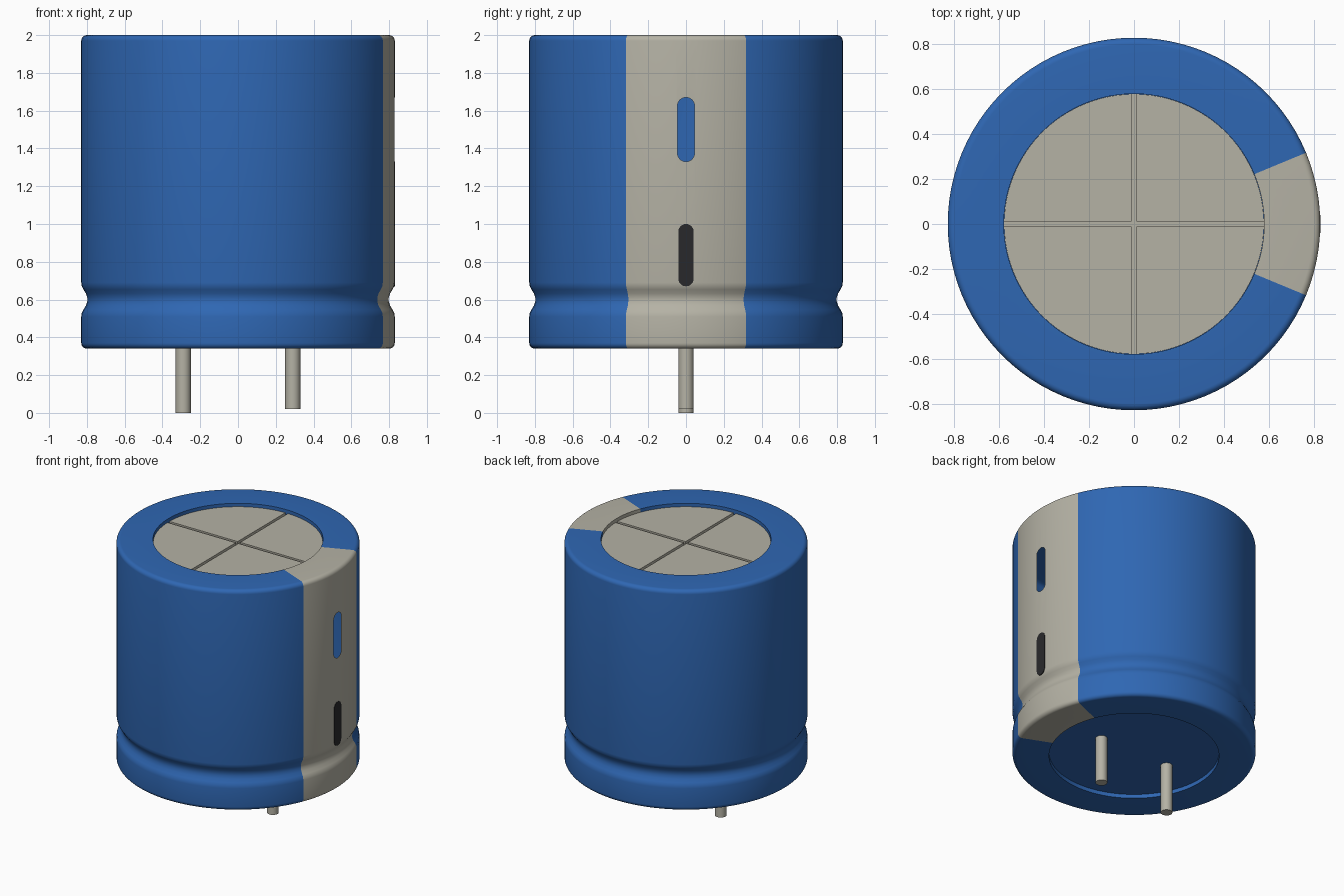
import bpy, bmesh
from math import sin, cos, pi, atan2, radians, hypot
from mathutils import Matrix

cube = bpy.data.objects.get("Cube")
if cube:
    bpy.data.objects.remove(cube, do_unlink=True)


def material(name, rgb):
    m = bpy.data.materials.new(name)
    m.use_nodes = True
    m.diffuse_color = (*rgb, 1)
    m.node_tree.nodes["Principled BSDF"].inputs["Base Color"].default_value = (*rgb, 1)
    return m


BLUE = material("blue sleeve", (0.028, 0.135, 0.45))
GREY = material("warm grey", (0.46, 0.445, 0.375))
BLACK = material("soft black", (0.022, 0.022, 0.024))

SEGMENTS = 96
RADIUS, RIM, BASE, TOP, FILLET = 0.83, 0.58, 0.34, 2.0, 0.03


def make_object(name, bm, *mats):
    mesh = bpy.data.meshes.new(name)
    bmesh.ops.recalc_face_normals(bm, faces=bm.faces)
    bm.to_mesh(mesh)
    bm.free()
    ob = bpy.data.objects.new(name, mesh)
    bpy.context.collection.objects.link(ob)
    for m in mats:
        mesh.materials.append(m)
    return ob


def smooth(ob):
    bpy.ops.object.select_all(action="DESELECT")
    ob.select_set(True)
    bpy.context.view_layer.objects.active = ob
    bpy.ops.object.shade_smooth_by_angle(angle=radians(32))


def cylinder(name, mat, r, z0, z1, x=0, segments=32):
    bm = bmesh.new()
    bmesh.ops.create_cone(bm, cap_ends=True, segments=segments, radius1=r, radius2=r,
                          depth=z1 - z0, matrix=Matrix.Translation((x, 0, (z0 + z1) / 2)))
    return make_object(name, bm, mat)


def slot(name, mat, half_width, z0, z1, x0, x1):
    """Upright round-ended slab between two x positions."""
    bm = bmesh.new()
    outline = []
    for end, start in ((z1 - half_width, 0), (z0 + half_width, pi)):
        for i in range(13):
            a = start + pi * i / 12
            outline.append(bm.verts.new((x0, half_width * cos(a), end + half_width * sin(a))))
    face = bm.faces.new(outline)
    new = bmesh.ops.extrude_face_region(bm, geom=[face])["geom"]
    bmesh.ops.translate(bm, vec=(x1 - x0, 0, 0),
                        verts=[v for v in new if isinstance(v, bmesh.types.BMVert)])
    return make_object(name, bm, mat)


def cut(ob, cutters):
    """Subtract the cutters, bake the result and discard the cutters."""
    for c in cutters:
        c.hide_render = True
        mod = ob.modifiers.new("cut", "BOOLEAN")
        mod.operation, mod.solver, mod.object = "DIFFERENCE", "EXACT", c
    graph = bpy.context.evaluated_depsgraph_get()
    mesh = bpy.data.meshes.new_from_object(ob.evaluated_get(graph))
    ob.modifiers.clear()
    ob.data = mesh
    for c in cutters:
        bpy.data.objects.remove(c, do_unlink=True)


# Sleeve profile: recessed base, rounded corners, rolled groove, recessed top
def corner(z, start):
    zc = z + FILLET if z == BASE else z - FILLET
    return [(RADIUS - FILLET + FILLET * cos(start + pi / 2 * i / 6),
             zc + FILLET * sin(start + pi / 2 * i / 6)) for i in range(7)]


half_groove = [(RADIUS, 0.09), (0.827, 0.07), (0.818, 0.053), (0.805, 0.032), (0.798, 0.01)]
GROOVE_Z = 0.6
profile = [(0, BASE + 0.03), (RIM, BASE + 0.03), (RIM, BASE)]
profile += corner(BASE, -pi / 2)
profile += [(r, GROOVE_Z - d) for r, d in half_groove]
profile += [(r, GROOVE_Z + d) for r, d in reversed(half_groove)]
profile += corner(TOP, 0)
profile += [(RIM, TOP), (RIM, TOP - 0.07), (0, TOP - 0.07)]

bm = bmesh.new()
verts = [bm.verts.new((r, 0, z)) for r, z in profile]
edges = [bm.edges.new(pair) for pair in zip(verts, verts[1:])]
bmesh.ops.spin(bm, geom=verts + edges, cent=(0, 0, 0), axis=(0, 0, 1),
               angle=2 * pi, steps=SEGMENTS)
bmesh.ops.remove_doubles(bm, verts=bm.verts, dist=0.0001)
# Polarity stripe: a wedge facing +x, over sides and rims
for f in bm.faces:
    c = f.calc_center_median()
    if abs(atan2(c.y, c.x)) < pi / 8 and hypot(c.x, c.y) > RIM - 0.005:
        f.material_index = 1
sleeve = make_object("sleeve", bm, BLUE, GREY)

# Upper minus mark: a window opening into the hollow sleeve
cut(sleeve, [slot("window_cutter", BLUE, 0.045, 1.33, 1.67, 0.75, 0.9)])
bm = bmesh.new()
bm.from_mesh(sleeve.data)
pocket = []
for f in bm.faces:
    c = f.calc_center_median()
    if (0.7 < c.x < RADIUS + 0.001 and abs(c.y) < 0.047 and 1.32 < c.z < 1.68
            and (abs(f.normal.x) < 0.5 or c.x < 0.78)):
        pocket.append(f)
bmesh.ops.delete(bm, geom=pocket, context="FACES")
bm.to_mesh(sleeve.data)
bm.free()
smooth(sleeve)

# Lower minus mark: thin plate on the stripe
slot("minus_mark", BLACK, 0.041, 0.67, 1.0, 0.825, 0.832)

# Vented lid with crossed score lines
lid = cylinder("vent_lid", GREY, RIM - 0.001, TOP - 0.069, TOP - 0.025, segments=SEGMENTS)
cutters = []
for size in ((1.4, 0.022, 0.04), (0.022, 1.4, 0.04)):
    bm = bmesh.new()
    bmesh.ops.create_cube(bm, size=1, matrix=Matrix.Translation((0, 0, TOP - 0.025))
                          @ Matrix.Diagonal((*size, 1)))
    cutters.append(make_object("score_cutter", bm, GREY))
cut(lid, cutters)
smooth(lid)

# Leads, one slightly longer
for name, x, z in (("long_lead", -0.29, 0), ("short_lead", 0.29, 0.02)):
    smooth(cylinder(name, GREY, 0.04, z, BASE + 0.04, x))
